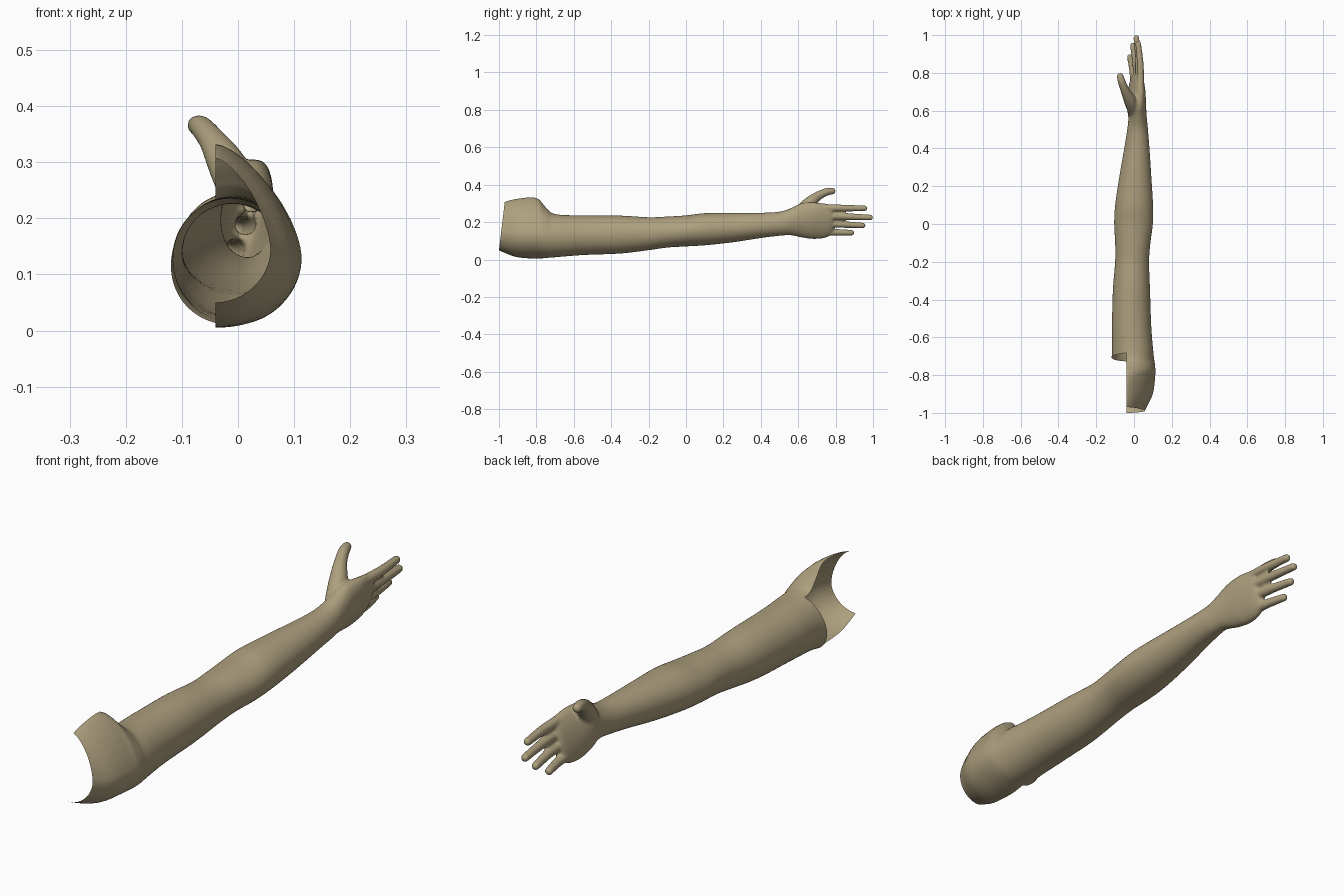
import bpy
import bmesh
import math
from mathutils import Matrix, Vector

cube = bpy.data.objects.get("Cube")
if cube:
    bpy.data.objects.remove(cube, do_unlink=True)


def blend(value, low, high):
    return max(0.0, min(1.0, (value - low) / (high - low)))


def smooth_path(keys, steps):
    """Catmull-Rom samples through tuples of any length."""
    ext = [keys[0]] + list(keys) + [keys[-1]]
    out = []
    for a, b, c, d in zip(ext, ext[1:], ext[2:], ext[3:]):
        for s in range(steps):
            t = s / steps
            out.append([q + 0.5 * t * (r - p + t * (2 * p - 5 * q + 4 * r - w
                        + t * (3 * (q - r) + w - p)))
                        for p, q, r, w in zip(a, b, c, d)])
    out.append(list(keys[-1]))
    return out


def cross_section(bm, key, sides=40):
    """Oval ring; the shoulder is peaked at the top, the palm leans over."""
    y, x0, x1, z0, z1 = key
    arm = blend(y, -0.8, -0.68)
    power = 2 / (1.5 + 0.5 * arm)
    cx = (x0 + x1) / 2
    cz = z0 + (z1 - z0) * (0.38 + 0.12 * arm)
    lean = 0.22 * blend(y, 0.52, 0.7)
    ring = []
    for i in range(sides):
        a = math.tau * i / sides
        c, s = math.cos(a), math.sin(a)
        if s > 0:
            c = math.copysign(abs(c) ** power, c)
            s = s ** power
        z = cz + s * ((z1 - cz) if s > 0 else (cz - z0))
        x = cx + c * (x1 - x0) / 2 + lean * (z - cz)
        ring.append(bm.verts.new((x, y, z)))
    return ring


def loft(bm, keys, steps):
    rings = [cross_section(bm, k) for k in smooth_path(keys, steps)]
    for r, q in zip(rings, rings[1:]):
        for i in range(len(r)):
            j = (i + 1) % len(r)
            bm.faces.new((r[i], r[j], q[j], q[i]))
    bm.faces.new(rings[0])
    bm.faces.new(rings[-1])


def digit(bm, keys):
    """Finger as a dense chain of balls, fused later."""
    for x, y, z, r in smooth_path(keys, 12):
        bmesh.ops.create_uvsphere(bm, u_segments=16, v_segments=10, radius=r,
                                  matrix=Matrix.Translation((x, y, z)))


# Shoulder to palm: y, then x and z limits
arm_keys = [
    (-1.08, -0.12, 0.02, 0.09, 0.26),
    (-0.98, -0.15, 0.062, 0.04, 0.305),
    (-0.9, -0.18, 0.1, 0.012, 0.326),
    (-0.8, -0.19, 0.113, 0.005, 0.33),
    (-0.75, -0.15, 0.112, 0.008, 0.28),
    (-0.7, -0.118, 0.105, 0.012, 0.243),
    (-0.55, -0.117, 0.092, 0.024, 0.236),
    (-0.35, -0.112, 0.085, 0.032, 0.235),
    (-0.2, -0.1, 0.08, 0.05, 0.226),
    (-0.1, -0.1, 0.087, 0.064, 0.23),
    (0, -0.105, 0.1, 0.07, 0.236),
    (0.1, -0.1, 0.101, 0.076, 0.248),
    (0.25, -0.078, 0.092, 0.092, 0.25),
    (0.4, -0.052, 0.082, 0.115, 0.25),
    (0.5, -0.036, 0.074, 0.127, 0.256),
    (0.56, -0.03, 0.068, 0.13, 0.275),
    (0.62, -0.036, 0.063, 0.118, 0.302),
    (0.68, -0.03, 0.058, 0.11, 0.305),
    (0.74, -0.02, 0.05, 0.115, 0.3),
    (0.78, -0.008, 0.042, 0.135, 0.29),
    (0.79, 0.005, 0.028, 0.16, 0.27),
]
bm = bmesh.new()
loft(bm, arm_keys, 4)

# Four fingers: knuckle and tip as x, y, z
fingers = [
    ((0.034, 0.74, 0.276), (0.022, 0.955, 0.274)),
    ((0.028, 0.74, 0.234), (0.012, 0.985, 0.225)),
    ((0.016, 0.74, 0.193), (-0.006, 0.945, 0.182)),
    ((0.0, 0.72, 0.148), (-0.022, 0.885, 0.143)),
]
for base, tip in fingers:
    middle = (Vector(base) + Vector(tip)) / 2 + Vector((0.005, 0, 0))
    digit(bm, [(*base, 0.021), (*middle, 0.0185), (*tip, 0.0155)])

# Thumb and its mound
digit(bm, [
    (0.0, 0.6, 0.245, 0.034),
    (-0.018, 0.65, 0.292, 0.035),
    (-0.044, 0.7, 0.336, 0.025),
    (-0.064, 0.75, 0.361, 0.021),
    (-0.073, 0.782, 0.366, 0.018),
])

bmesh.ops.recalc_face_normals(bm, faces=bm.faces)
mesh = bpy.data.meshes.new("arm_and_hand")
bm.to_mesh(mesh)
bm.free()
arm = bpy.data.objects.new("arm_and_hand", mesh)
bpy.context.collection.objects.link(arm)
bpy.ops.object.select_all(action="DESELECT")
bpy.context.view_layer.objects.active = arm
arm.select_set(True)

# Fuse the parts into one skin
fuse = arm.modifiers.new("fuse", "REMESH")
fuse.mode = "VOXEL"
fuse.voxel_size = 0.0055
soften = arm.modifiers.new("soften", "SMOOTH")
soften.factor = 0.5
soften.iterations = 5
for name in ("fuse", "soften"):
    bpy.ops.object.modifier_apply(modifier=name)

# Open the shoulder: trim the end, then remove the inner armpit side
bm = bmesh.new()
bm.from_mesh(arm.data)


def cut(point, normal, trim=False):
    bmesh.ops.bisect_plane(bm, geom=bm.verts[:] + bm.edges[:] + bm.faces[:],
                           plane_co=point, plane_no=normal, clear_outer=trim)


inner_x = -0.04
rim_point = Vector((0, -0.73, 0))
rim_normal = Vector((0, -1, 0.2))
cut((0, -0.97, 0.3), (0, -1, 0.12), trim=True)
cut((inner_x, 0, 0), (1, 0, 0))
cut(rim_point, rim_normal)
gone = []
for f in bm.faces:
    c = f.calc_center_median()
    if c.x < inner_x and (c - rim_point).dot(rim_normal) > 0:
        gone.append(f)
bmesh.ops.delete(bm, geom=gone, context="FACES")
bm.to_mesh(arm.data)
bm.free()

# Skin colour
skin = bpy.data.materials.new("tan_skin")
skin.use_nodes = True
colour = (0.42, 0.35, 0.21, 1)
skin.diffuse_color = colour
shader = skin.node_tree.nodes["Principled BSDF"]
shader.inputs["Base Color"].default_value = colour
shader.inputs["Roughness"].default_value = 0.7
arm.data.materials.clear()
arm.data.materials.append(skin)
bpy.ops.object.shade_smooth()
